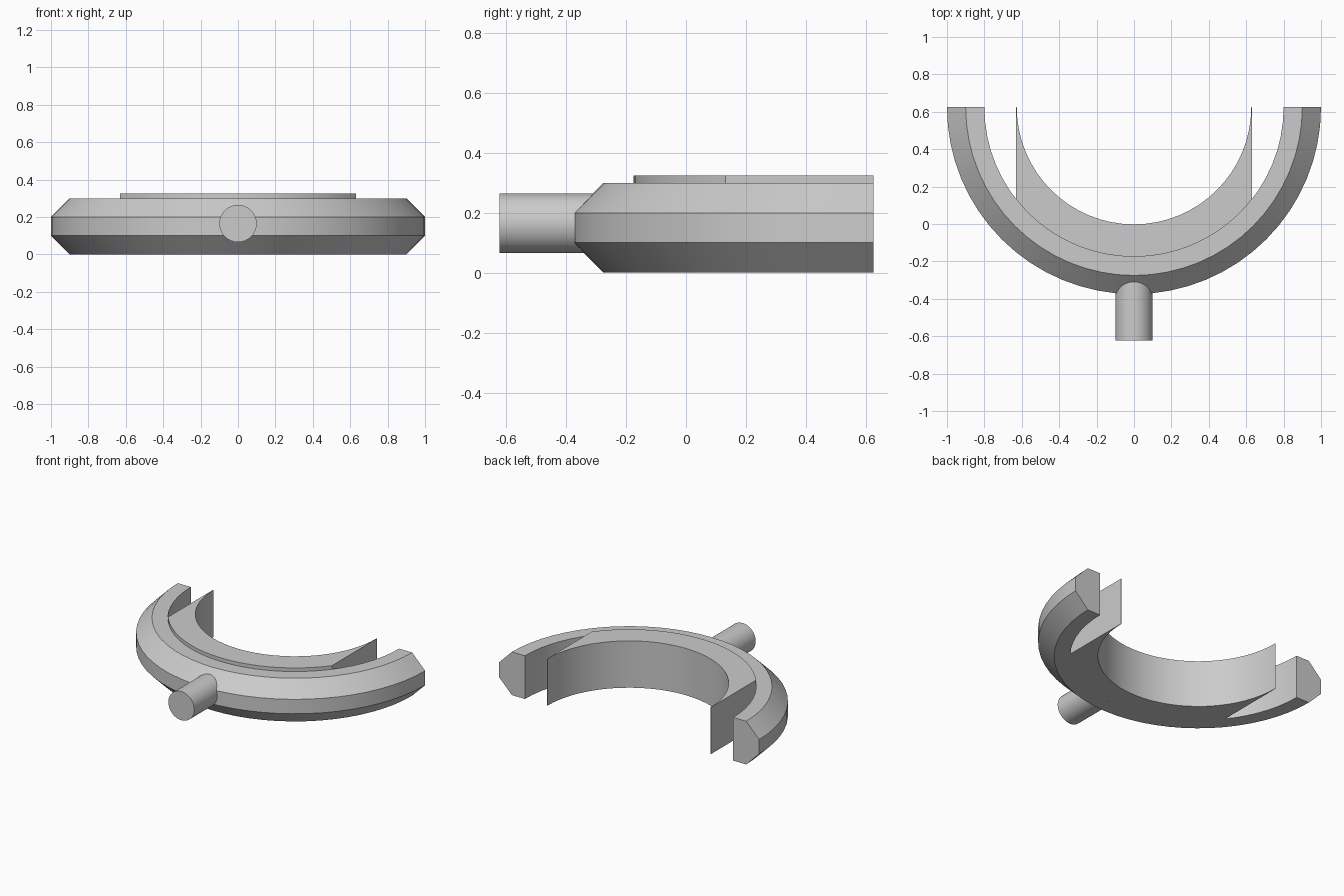
import bpy, bmesh
from math import sin, cos, pi, asin, radians
from mathutils import Matrix

old = bpy.data.objects.get("Cube")
if old:
    bpy.data.objects.remove(old, do_unlink=True)

CENTRE_Y = 0.625   # arc centre of both half rings
SEGMENTS = 32

grey = bpy.data.materials.new("light grey")
grey.use_nodes = True
grey.diffuse_color = (0.6, 0.6, 0.6, 1)
grey.node_tree.nodes["Principled BSDF"].inputs["Base Color"].default_value = (0.6, 0.6, 0.6, 1)


def finish(name, bm):
    bmesh.ops.recalc_face_normals(bm, faces=bm.faces)
    mesh = bpy.data.meshes.new(name)
    bm.to_mesh(mesh)
    bm.free()
    mesh.materials.append(grey)
    obj = bpy.data.objects.new(name, mesh)
    bpy.context.collection.objects.link(obj)
    bpy.ops.object.select_all(action='DESELECT')
    obj.select_set(True)
    bpy.context.view_layer.objects.active = obj
    bpy.ops.object.shade_smooth_by_angle(angle=radians(25))
    return obj


def arc(radius, half_angle):
    """Points from left to right around the front of the arc."""
    steps = [half_angle * (2 * i / SEGMENTS - 1) for i in range(SEGMENTS + 1)]
    return [(radius * sin(a), CENTRE_Y - radius * cos(a)) for a in steps]


# Bevelled half ring: profile (radius, height) swept through 180 degrees
profile = [(0.8, 0), (0.9, 0), (1, 0.1), (1, 0.2), (0.9, 0.3), (0.8, 0.3)]
bm = bmesh.new()
rows = [[bm.verts.new((x, y, z)) for x, y in arc(r, pi / 2)] for r, z in profile]
for a, b in zip(rows, rows[1:] + rows[:1]):
    for i in range(SEGMENTS):
        bm.faces.new((a[i], a[i + 1], b[i + 1], b[i]))
for end in (0, -1):
    bm.faces.new([row[end] for row in rows])
finish("outer_half_ring", bm)

# Inner crescent: outer arc trimmed by two straight sides
SIDE_X = 0.63
INNER_R = 0.627
bm = bmesh.new()
inner = arc(INNER_R, pi / 2)
outer = arc(0.8, asin(SIDE_X / 0.8))
outer = [(-SIDE_X, CENTRE_Y)] + outer + [(SIDE_X, CENTRE_Y)]
outline = [bm.verts.new((x, y, 0)) for x, y in outer + inner[::-1]]
base = bm.faces.new(outline)
lifted = bmesh.ops.extrude_face_region(bm, geom=[base], use_keep_orig=True)
top = [v for v in lifted["geom"] if isinstance(v, bmesh.types.BMVert)]
bmesh.ops.translate(bm, verts=top, vec=(0, 0, 0.325))
finish("inner_crescent", bm)

# Round stem at the front, embedded in the ring
FRONT, BACK = -0.622, -0.22
bm = bmesh.new()
bmesh.ops.create_cone(
    bm, cap_ends=True, segments=32, radius1=0.1, radius2=0.1, depth=BACK - FRONT,
    matrix=Matrix.Translation((0, (FRONT + BACK) / 2, 0.165)) @ Matrix.Rotation(pi / 2, 4, 'X'))
finish("front_stem", bm)
